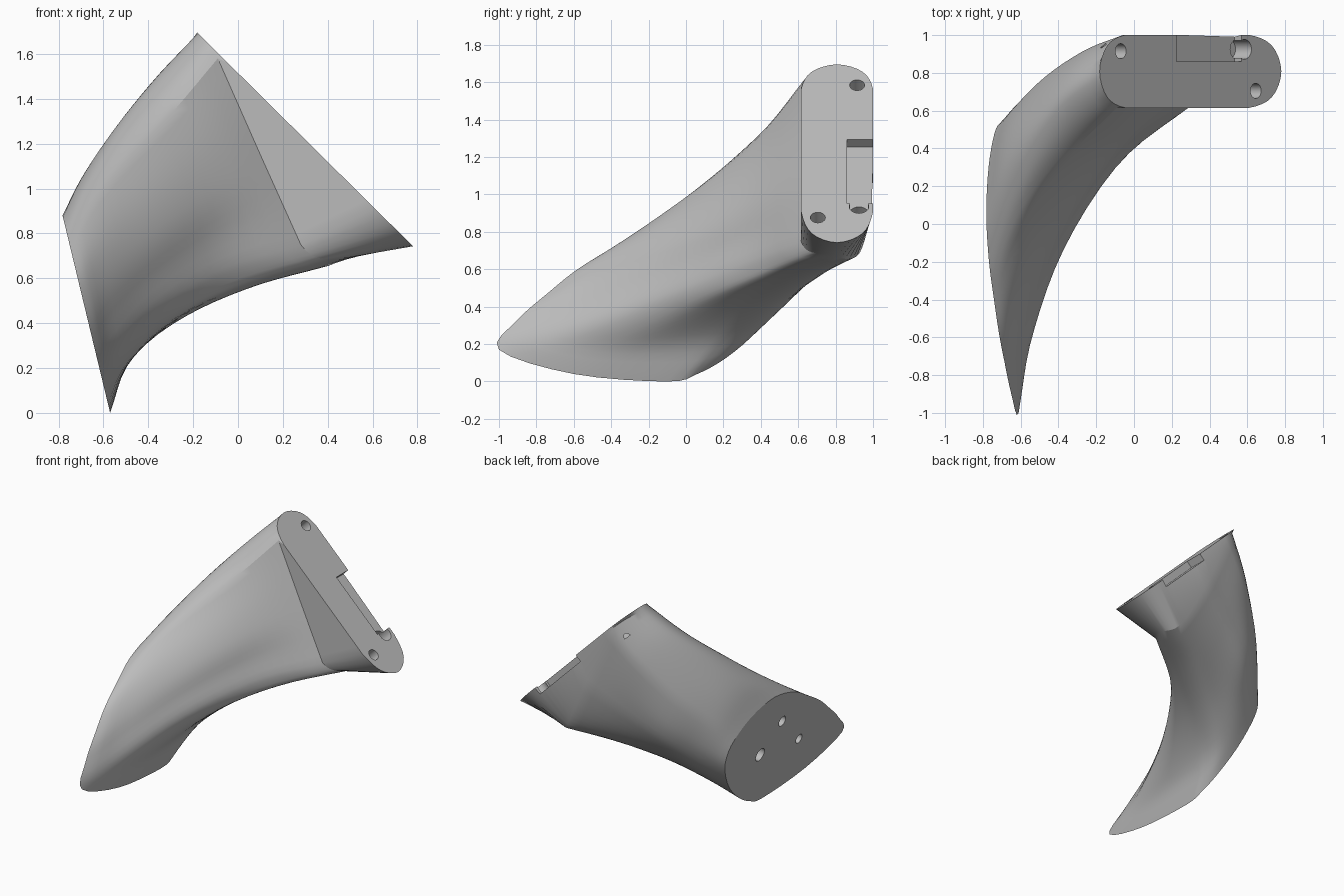
import bpy, bmesh, math
from mathutils import Vector, Matrix

cube = bpy.data.objects.get("Cube")
if cube:
    bpy.data.objects.remove(cube, do_unlink=True)


def spline(p0, p1, p2, p3, u):
    return (p1 + (p2 - p0) * (u / 2) + (p0 * 2 - p1 * 5 + p2 * 4 - p3) * (u * u / 2)
            + (p1 * 3 - p0 - p2 * 3 + p3) * (u ** 3 / 2))


def closed_ring(keys, steps, flats=()):
    """Smooth closed loop through the keys; segments in flats stay straight."""
    n, ring = len(keys), []
    for i in range(n):
        a, b = keys[i], keys[(i + 1) % n]
        for k in range(steps):
            u = k / steps
            ring.append(a.lerp(b, u) if i in flats else
                        spline(keys[i - 1], a, b, keys[(i + 2) % n], u))
    return ring


def along(points, t):
    """Point at fraction t of an open smooth curve."""
    pts = [points[0] * 2 - points[1]] + points + [points[-1] * 2 - points[-2]]
    i = min(int(t * (len(points) - 1)), len(points) - 2)
    return spline(*pts[i:i + 4], t * (len(points) - 1) - i)


def low_plane(y, z):
    return Vector((-.57 - .241 * z, y, z))


def top_plane(x, y):
    return Vector((x, y, 1.515 - .99 * x))


LOW_NORMAL = Vector((-1, 0, -.241)).normalized()
TOP_NORMAL = Vector((.99, 0, 1)).normalized()

# Outline of the lower end face
low_keys = [low_plane(y, z) for y, z in (
    (.05, .88), (-.2, .82), (-.4, .71), (-.58, .6), (-.73, .48), (-.9, .33),
    (-1, .17), (-.6, .04), (-.1, 0), (.06, .04), (.22, .13), (.38, .27),
    (.49, .43), (.53, .57), (.48, .7), (.3, .83))]

# Slot-shaped outline of the upper end face
MID, R, TOP_X, BOTTOM_X = .808, .193, -.045, .61


def end_arc(cx, rx, start):
    return [top_plane(cx + rx * math.cos(a), MID + R * math.sin(a))
            for a in (math.radians(start + 45 * k) for k in range(5))]


upper = end_arc(TOP_X, .137, 90)
lower = end_arc(BOTTOM_X, .17, -90)
front = [upper[4].lerp(lower[0], k / 4) for k in (1, 2, 3)]
back = [lower[4].lerp(upper[0], k / 4) for k in (1, 2, 3)]
top_keys = upper[2:] + front + lower + back + upper[:2]

# Rails from the lower face to the crease in front of the upper face
rails = [
    [(-.69, .3, 1.06), (-.54, .5, 1.28), (-.37, .68, 1.49), (-.2, .8, 1.67)],
    [(-.67, -.12, .9), (-.52, .15, 1.1), (-.31, .4, 1.32), (-.09, .615, 1.58)],
    [(-.6, -.4, .63), (-.42, -.04, .78), (-.17, .32, .96), (.1, .615, 1.15)],
    [(-.54, -.6, .27), (-.37, -.13, .46), (-.08, .32, .64), (.28, .615, .75)],
    [(-.48, .1, .23), (-.25, .3, .43), (.05, .52, .57), (.42, .76, .68)],
    [(-.48, .4, .3), (-.25, .57, .46), (.05, .77, .6), (.35, .93, .69)],
    [(-.52, .64, .58), (-.35, .79, .73), (-.12, .9, .9), (.15, 1, 1.08)],
    [(-.64, .61, .85), (-.47, .78, 1.05), (-.26, .92, 1.3), (-.06, 1, 1.54)],
]
rails = [[low_keys[2 * i]] + [Vector(p) for p in r] for i, r in enumerate(rails)]

low_ring = closed_ring(low_keys, 4)
top_ring = closed_ring(top_keys, 4, (2, 3, 4, 5, 10, 11, 12, 13))
crease_keys = [r[-1] for r in rails]
crease_ring = closed_ring(crease_keys, 8, (1, 2, 6))
low_fix = [a - b for a, b in zip(low_ring, closed_ring([r[0] for r in rails], 8))]
crease_fix = [a - b for a, b in zip(crease_ring, closed_ring(crease_keys, 8))]

SECTIONS = 18
rings = []
for s in range(SECTIONS + 1):
    t = s / SECTIONS
    base = closed_ring([along(r, t) for r in rails], 8)
    rings.append([p + a * (1 - t) + b * t
                  for p, a, b in zip(base, low_fix, crease_fix)])
rings.append(top_ring)

# Curved body
bm = bmesh.new()
loops = [[bm.verts.new(p) for p in ring] for ring in rings]
for a, b in zip(loops, loops[1:]):
    for i in range(len(a)):
        j = (i + 1) % len(a)
        bm.faces.new((a[i], a[j], b[j], b[i]))
bm.faces.new(loops[0])
bm.faces.new(loops[-1])
bmesh.ops.recalc_face_normals(bm, faces=bm.faces)
mesh = bpy.data.meshes.new("curved_body")
bm.to_mesh(mesh)
bm.free()
body = bpy.data.objects.new("curved_body", mesh)
bpy.context.collection.objects.link(body)

grey = bpy.data.materials.new("plain_grey")
grey.use_nodes = True
colour = (.5, .5, .5, 1)
grey.diffuse_color = colour
grey.node_tree.nodes["Principled BSDF"].inputs["Base Color"].default_value = colour
mesh.materials.append(grey)


def frame(centre, normal):
    side = Vector((0, 1, 0))
    m = Matrix((side.cross(normal), side, normal)).transposed().to_4x4()
    return Matrix.Translation(centre) @ m


def cut(make, centre, normal, size):
    """Cut a shape of the given size out of the body, then drop the cutter."""
    cb = bmesh.new()
    make(cb)
    bmesh.ops.scale(cb, vec=size, verts=cb.verts)
    bmesh.ops.transform(cb, matrix=frame(centre, normal), verts=cb.verts)
    bmesh.ops.recalc_face_normals(cb, faces=cb.faces)
    cm = bpy.data.meshes.new("cutter")
    cb.to_mesh(cm)
    cb.free()
    cm.materials.append(grey)
    cutter = bpy.data.objects.new("cutter", cm)
    cutter.hide_render = True
    bpy.context.collection.objects.link(cutter)
    mod = body.modifiers.new("cut", "BOOLEAN")
    mod.operation, mod.solver, mod.object = "DIFFERENCE", "EXACT", cutter
    bpy.ops.object.modifier_apply(modifier=mod.name)
    bpy.data.objects.remove(cutter, do_unlink=True)


def rod(cb):
    bmesh.ops.create_cone(cb, cap_ends=True, segments=24, radius1=1, radius2=1, depth=2)


def block(cb):
    bmesh.ops.create_cube(cb, size=2)


bpy.ops.object.select_all(action="DESELECT")
body.select_set(True)
bpy.context.view_layer.objects.active = body

# Open recess and screw holes in the upper face
cut(block, top_plane(.397, .96), TOP_NORMAL, (.243, .1, .055))
for x, y, r in ((-.07, .915, .04), (.585, .925, .052), (.645, .705, .04)):
    cut(rod, top_plane(x, y), TOP_NORMAL, (r, r, .12))

# Peg holes in the lower face
for y, z, r in ((-.13, .61, .04), (-.42, .35, .036), (.07, .42, .05)):
    cut(rod, low_plane(y, z), LOW_NORMAL, (r, r, .12))

bpy.ops.object.shade_smooth_by_angle(angle=math.radians(25))
